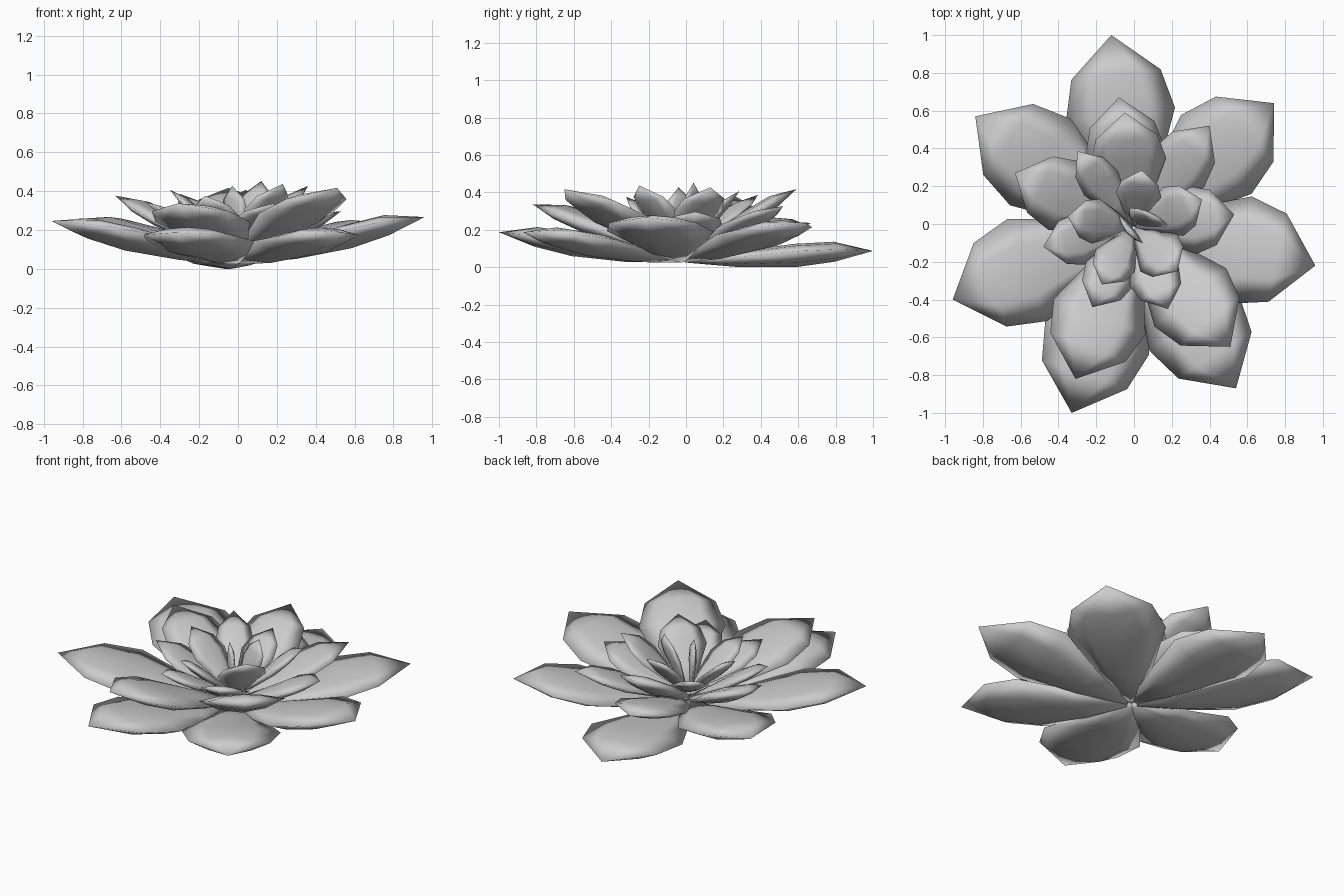
import bpy
from mathutils import Vector

if "Cube" in bpy.data.objects:
    bpy.data.objects.remove(bpy.data.objects["Cube"])

# Petal stations: position along, half width, rim lift, inner midline, outer midline
ROWS = [(0.0, 0.14, -0.02, 0.04, -0.08),
        (0.28, 0.60, 0.00, 0.10, -0.20),
        (0.58, 1.00, 0.06, 0.19, -0.24),
        (0.79, 0.82, 0.06, 0.20, -0.17)]
COLS = (-1, -0.5, 0, 0.5, 1)


def petal(name, tip, half, base, side=None):
    tip, base = Vector(tip), Vector(base)
    axis = tip - base
    if side is None:
        side = Vector((-axis.y, axis.x, 0))
    side = Vector(side).normalized()
    normal = axis.cross(side).normalized()
    verts, faces = [], []
    for u, w, rim, inner, outer in ROWS:
        centre = base + axis * u
        ring = [(v, inner + (rim - inner) * v * v) for v in COLS]
        ring += [(v, outer + (rim - outer) * v * v) for v in (0.55, 0, -0.55)]
        for v, h in ring:
            verts.append(centre + side * (half * w * v) + normal * (half * h))
    n = 8
    for r in range(len(ROWS) - 1):
        for i in range(n):
            j = (i + 1) % n
            faces.append((r * n + i, r * n + j, (r + 1) * n + j, (r + 1) * n + i))
    # Close the stem end and the pointed tip
    faces.append(tuple(reversed(range(n))))
    verts.append(tip)
    last = (len(ROWS) - 1) * n
    for i in range(n):
        faces.append((last + i, last + (i + 1) % n, len(verts) - 1))
    faces = [tuple(reversed(f)) for f in faces]
    me = bpy.data.meshes.new(name)
    me.from_pydata([tuple(v) for v in verts], [], faces)
    me.update()
    ob = bpy.data.objects.new(name, me)
    bpy.context.collection.objects.link(ob)
    return ob


# Tip x, y, z and half width for each layer of petals
outer = [(-0.12, 1.0, 0.10, 0.29), (0.74, 0.64, 0.25, 0.28),
         (0.96, -0.22, 0.28, 0.29), (0.54, -0.87, 0.20, 0.28),
         (-0.33, -1.0, 0.20, 0.29), (-0.96, -0.40, 0.26, 0.29),
         (-0.84, 0.57, 0.27, 0.28)]
middle = [(-0.08, 0.67, 0.25, 0.21), (-0.05, 0.59, 0.43, 0.20),
          (0.40, 0.52, 0.34, 0.17), (0.53, 0.05, 0.31, 0.18),
          (0.51, -0.65, 0.43, 0.245), (-0.31, -0.82, 0.35, 0.26),
          (-0.63, 0.27, 0.39, 0.20), (-0.48, -0.12, 0.36, 0.14)]
inner = [(-0.30, 0.385, 0.40, 0.11), (-0.35, 0.04, 0.42, 0.12),
         (0.36, 0.13, 0.44, 0.14), (0.18, -0.45, 0.35, 0.14),
         (0.23, -0.25, 0.45, 0.14), (-0.22, -0.44, 0.34, 0.14),
         (-0.17, -0.32, 0.39, 0.12), (0.04, 0.285, 0.42, 0.12)]

petals = []
for layer, tips, z in (("outer", outer, 0.06), ("middle", middle, 0.09), ("inner", inner, 0.13)):
    for i, (x, y, tz, half) in enumerate(tips):
        base = (x * 0.03, y * 0.03 - 0.02, z)
        petals.append(petal(f"{layer}_petal_{i + 1}", (x, y, tz), half, base))

# Upright bud petals in the heart
petals.append(petal("bud_petal_1", (0.12, 0.04, 0.465), 0.11, (0.0, 0.01, 0.12), (0.88, -0.47, 0)))
petals.append(petal("bud_petal_2", (-0.03, -0.04, 0.44), 0.10, (-0.01, -0.02, 0.12), (0.65, -0.75, 0)))

# Rest on the ground; soft shading carries over the petal rims
low = min(v.co.z for o in petals for v in o.data.vertices)
for o in petals:
    o.location.z = -low
    o.data.shade_smooth()
